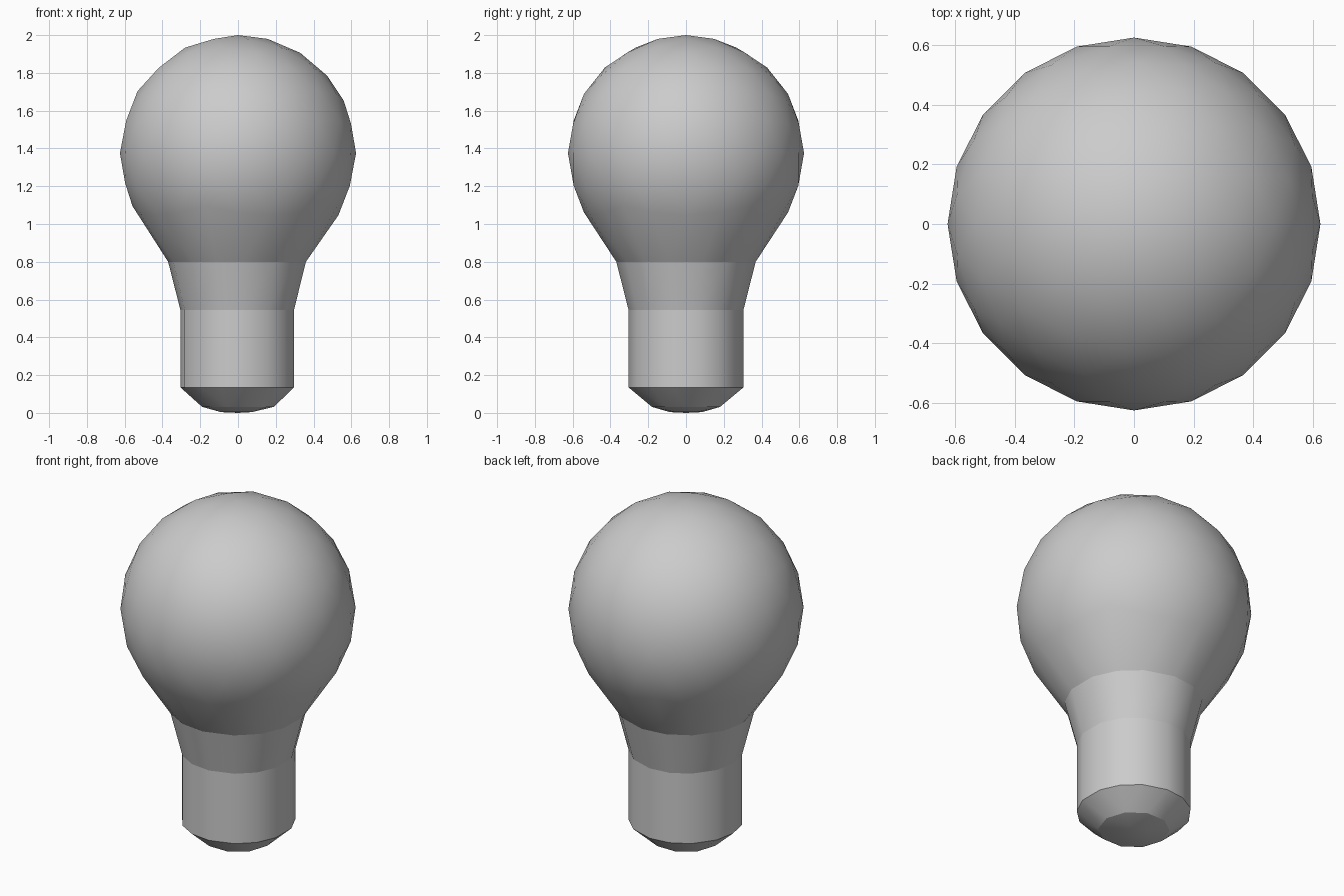
import bpy, bmesh
from math import atan2, cos, sin

cube = bpy.data.objects.get("Cube")
if cube:
    bpy.data.objects.remove(cube, do_unlink=True)

RADIUS = 0.625
CENTRE_Z = 2 - RADIUS
# (radius, height) of the rings from the glass rim down to the base rim
STEM = [(0.37, 0.8), (0.305, 0.545), (0.305, 0.135)]
# end cap rings from the centre outwards, ending on the base rim
CAP = [(0, 0), (0.09, 0.004), (0.19, 0.032), STEM[-1]]


def place(vert, ring):
    """Move a vertex to a ring, keeping its direction from the axis."""
    angle = atan2(vert.co.y, vert.co.x)
    vert.co = (ring[0] * cos(angle), ring[0] * sin(angle), ring[1])


# Glass globe
bm = bmesh.new()
bmesh.ops.create_icosphere(bm, subdivisions=3, radius=RADIUS)
bmesh.ops.translate(bm, verts=bm.verts, vec=(0, 0, CENTRE_Z))

# Count edge steps from the bottom pole to find the rings of the cap
pole = min(bm.verts, key=lambda v: v.co.z)
steps = {pole: 0}
front = [pole]
for step in range(1, len(CAP)):
    near = {e.other_vert(v) for v in front for e in v.link_edges}
    front = [v for v in near if v not in steps]
    steps.update({v: step for v in front})

# Split the bottom of the globe off and reshape it as the end cap
for vert, step in steps.items():
    place(vert, STEM[0] if step == len(CAP) - 1 else CAP[step])
cap_faces = [f for f in bm.faces if all(v in steps for v in f.verts)]
split = bmesh.ops.split(bm, geom=cap_faces)["geom"]
cap_verts = {v for v in split if isinstance(v, bmesh.types.BMVert)}
for vert in cap_verts:
    if vert.is_boundary:
        place(vert, CAP[-1])

# Collar and straight base, drawn down from the rim of the globe
rim = [e for e in bm.edges if e.is_boundary and e.verts[0] not in cap_verts]
for ring in STEM[1:]:
    new = bmesh.ops.extrude_edge_only(bm, edges=rim)["geom"]
    for vert in [g for g in new if isinstance(g, bmesh.types.BMVert)]:
        place(vert, ring)
    rim = [g for g in new if isinstance(g, bmesh.types.BMEdge) and g.is_boundary]
bmesh.ops.remove_doubles(bm, verts=bm.verts, dist=0.0005)
bmesh.ops.recalc_face_normals(bm, faces=bm.faces)

# Smooth surfaces with crisp rings between the parts
for face in bm.faces:
    face.smooth = True
for edge in bm.edges:
    heights = [v.co.z for v in edge.verts]
    for ring in STEM + [CAP[2]]:
        if all(abs(z - ring[1]) < 0.001 for z in heights):
            edge.smooth = False

mesh = bpy.data.meshes.new("light_bulb")
bm.to_mesh(mesh)
bm.free()

grey = bpy.data.materials.new("light_grey")
grey.use_nodes = True
grey.diffuse_color = (0.6, 0.6, 0.6, 1)
grey.node_tree.nodes["Principled BSDF"].inputs["Base Color"].default_value = (0.6, 0.6, 0.6, 1)
mesh.materials.append(grey)

bulb = bpy.data.objects.new("light_bulb", mesh)
bpy.context.collection.objects.link(bulb)
